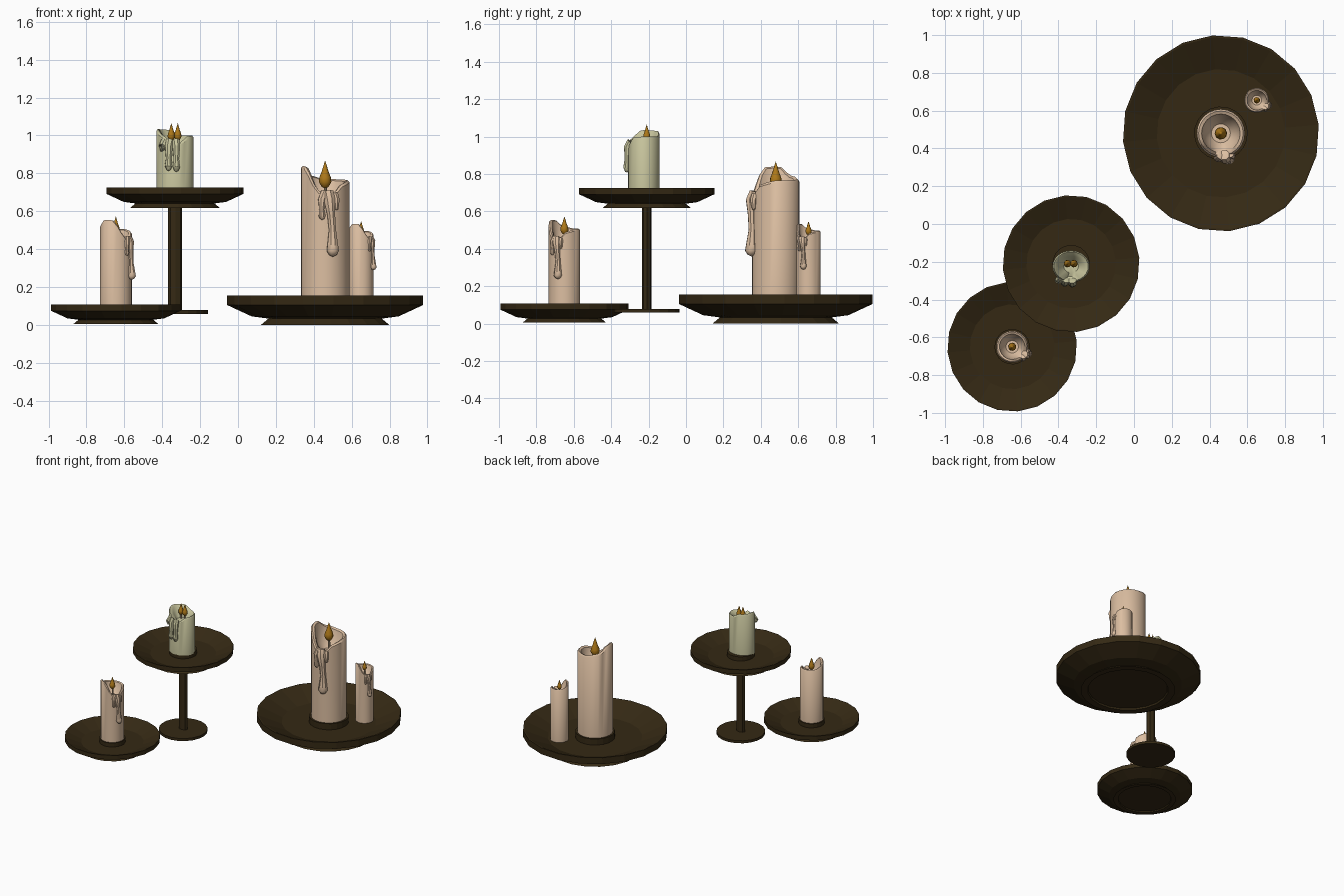
import bpy, bmesh, math
from mathutils import Vector

if "Cube" in bpy.data.objects:
    bpy.data.objects.remove(bpy.data.objects["Cube"])


def material(name, rgb):
    m = bpy.data.materials.new(name)
    m.diffuse_color = (*rgb, 1)
    m.use_nodes = True
    m.node_tree.nodes["Principled BSDF"].inputs["Base Color"].default_value = m.diffuse_color
    return m


IRON = material("dark_iron", (0.035, 0.022, 0.007))
CREAM = material("cream_wax", (0.72, 0.52, 0.36))
GREEN = material("green_wax", (0.58, 0.56, 0.34))
FLAME = material("flame_orange", (0.42, 0.19, 0.01))
WICK = material("wick", (0.5, 0.38, 0.25))


def loft(name, rings, mat, loc=(0, 0, 0), scale=(1, 1, 1), rot=0, smooth=False):
    """Skin a list of rings (lists of points; one point makes a tip)."""
    bm = bmesh.new()
    rows = [[bm.verts.new(p) for p in ring] for ring in rings]
    for a, b in zip(rows, rows[1:]):
        n = max(len(a), len(b))
        for i in range(n):
            j = (i + 1) % n
            if len(a) == 1:
                bm.faces.new((a[0], b[j], b[i]))
            elif len(b) == 1:
                bm.faces.new((a[i], a[j], b[0]))
            else:
                bm.faces.new((a[i], a[j], b[j], b[i]))
    bmesh.ops.recalc_face_normals(bm, faces=bm.faces)
    me = bpy.data.meshes.new(name)
    bm.to_mesh(me)
    bm.free()
    me.materials.append(mat)
    ob = bpy.data.objects.new(name, me)
    bpy.context.collection.objects.link(ob)
    ob.location, ob.scale, ob.rotation_euler.z = loc, scale, rot
    if smooth:
        bpy.ops.object.select_all(action='DESELECT')
        ob.select_set(True)
        bpy.context.view_layer.objects.active = ob
        bpy.ops.object.shade_smooth_by_angle(angle=math.radians(40))
    return ob


def lathe(name, profile, mat, sides=20, **kw):
    off = math.radians(5)
    rings = [[(0, 0, z)] if r == 0 else
             [(r * math.cos(off + math.tau * i / sides), r * math.sin(off + math.tau * i / sides), z)
              for i in range(sides)] for r, z in profile]
    return loft(name, rings, mat, **kw)


def tube(name, path, radii, mat, sides=8, **kw):
    pts = [Vector(p) for p in path]
    rings = [[pts[0]]]
    for i, p in enumerate(pts):
        d = (pts[min(i + 1, len(pts) - 1)] - pts[max(i - 1, 0)]).normalized()
        u = d.cross(Vector((0.3, 0.9, 0.1))).normalized()
        v = d.cross(u)
        rings.append([p + radii[i] * (u * math.cos(math.tau * k / sides) + v * math.sin(math.tau * k / sides))
                      for k in range(sides)])
        if i == len(pts) - 1:
            rings.append([p + d * radii[i] * 0.5])
    rings[0] = [pts[0] - (pts[1] - pts[0]).normalized() * radii[0] * 0.3]
    return loft(name, rings, mat, smooth=True, **kw)


def rim_height(keys, deg):
    deg %= 360
    ks = keys + [(keys[0][0] + 360, keys[0][1])]
    for (a, h), (b, g) in zip(ks, ks[1:]):
        if a <= deg <= b:
            t = (1 - math.cos(math.pi * (deg - a) / (b - a))) / 2
            return h + (g - h) * t


def candle_body(name, keys, bottom, floor, mat, sides=24, **kw):
    """Melted candle: uneven rim around a hollow crater."""
    def ring(r, zf):
        return [(r * math.cos(math.tau * i / sides), r * math.sin(math.tau * i / sides),
                 zf(rim_height(keys, 360 * i / sides))) for i in range(sides)]
    rings = [[(0, 0, bottom)], ring(0.128, lambda h: bottom), ring(0.128, lambda h: h - 0.012),
             ring(0.118, lambda h: h), ring(0.102, lambda h: h - 0.008),
             ring(0.082, lambda h: min(h - 0.02, floor + 0.04)), ring(0.05, lambda h: floor), [(0, 0, floor)]]
    return loft(name, rings, mat, smooth=True, **kw)


def on_wall(deg, z, r=0.132):
    a = math.radians(deg)
    return (r * math.cos(a), r * math.sin(a), z)


def flame(name, z, **kw):
    lathe(name, [(0, z), (0.018, z + 0.008), (0.033, z + 0.035), (0.03, z + 0.06), (0.018, z + 0.09),
                 (0.009, z + 0.12), (0, z + 0.148)], FLAME, sides=10, smooth=True, **kw)


PLATE = [(0, 0.012), (0.285, 0.012), (0.29, 0), (0.34, 0), (0.30, 0.033), (0.39, 0.045), (0.52, 0.105),
         (0.52, 0.155), (0.51, 0.155), (0.34, 0.08), (0, 0.08)]


def plate(name, x, y, z, s):
    kw = dict(loc=(x, y, z), scale=(s, s, s))
    lathe(name + "_plate", PLATE, IRON, **kw)
    lathe(name + "_cup", [(0, 0.075), (0.142, 0.075), (0.142, 0.128), (0, 0.128)], IRON, **kw)


RIM = [(0, 0.765), (90, 0.77), (135, 0.79), (172, 0.84), (205, 0.838), (262, 0.70), (285, 0.69), (325, 0.75)]


def cream_candle(name, x, y, z, s, bottom, turn):
    kw = dict(loc=(x, y, z), scale=(s, s, s), rot=math.radians(turn))
    candle_body(name + "_candle", RIM, bottom, 0.64, CREAM, **kw)
    # wax runs
    tube(name + "_long_drip",
         [on_wall(-82, 0.70, 0.115), on_wall(-80, 0.66), on_wall(-76, 0.58), on_wall(-73, 0.50),
          on_wall(-73, 0.43, 0.136), on_wall(-73, 0.39, 0.138), on_wall(-73, 0.37, 0.136)],
         [0.03, 0.032, 0.022, 0.02, 0.029, 0.034, 0.022], CREAM, **kw)
    tube(name + "_short_drip",
         [on_wall(-90, 0.70, 0.115), on_wall(-97, 0.66), on_wall(-98, 0.61), on_wall(-97, 0.575), on_wall(-97, 0.56)],
         [0.025, 0.022, 0.014, 0.019, 0.012], CREAM, **kw)
    tube(name + "_side_drip", [on_wall(-66, 0.69, 0.118), on_wall(-64, 0.66), on_wall(-63, 0.63), on_wall(-63, 0.61)],
         [0.022, 0.02, 0.014, 0.01], CREAM, **kw)
    tube(name + "_wick", [(0, 0, 0.63), (0.004, 0, 0.68), (0, 0, 0.735)], [0.01, 0.009, 0.008], WICK, **kw)
    flame(name + "_flame", 0.72, **kw)


# Large plate with two candles
plate("large", 0.46, 0.48, 0, 1)
cream_candle("large", 0.46, 0.48, 0, 1, 0.12, 0)
cream_candle("small", 0.65, 0.655, 0.105, 0.51, -0.05, 50)

# Low plate with one candle
plate("low", -0.645, -0.65, 0.005, 0.66)
cream_candle("low", -0.645, -0.65, 0, 0.66, 0.12, 50)

# Raised plate on its stand
SX, SY = -0.333, -0.21
plate("raised", SX, SY, 0.618, 0.697)
lathe("stand_pole", [(0, 0.07), (0.037, 0.07), (0.037, 0.632), (0, 0.632)], IRON, sides=8,
      loc=(SX, SY, 0), scale=(1, 0.68, 1))
lathe("stand_base", [(0, 0.058), (0.175, 0.058), (0.175, 0.078), (0, 0.078)], IRON, loc=(SX, SY, 0))

# Green double-wick candle (local z scaled about the raised plate)
GS = dict(loc=(SX, -0.225, 0), scale=(0.77, 0.66, 1))
GRIM = [(0, 1.0), (70, 1.0), (110, 1.03), (185, 1.035), (230, 1.0), (258, 0.955), (285, 0.96), (315, 0.995)]
candle_body("green_candle", GRIM, 0.70, 0.945, GREEN, **GS)
for i, (deg, end) in enumerate([(-108, 0.815), (-86, 0.81), (-128, 0.92)]):
    tube(f"green_drip_{i}",
         [on_wall(deg, 0.965, 0.112), on_wall(deg, 0.94, 0.136), on_wall(deg, (0.94 + end) / 2, 0.138),
          on_wall(deg, end + 0.025, 0.142), on_wall(deg, end + 0.005, 0.138)],
         [0.03, 0.028, 0.02, 0.027, 0.016], GREEN, **GS)
for i, dx in enumerate((-0.019, 0.015)):
    x = SX + dx
    tube(f"green_wick_{i}", [(x, SY, 0.94), (x, SY, 0.96), (x, SY, 0.99)], [0.006, 0.006, 0.005], WICK)
    flame(f"green_flame_{i}", 0, loc=(x, SY, 0.972), scale=(0.6, 0.6, 0.63))
